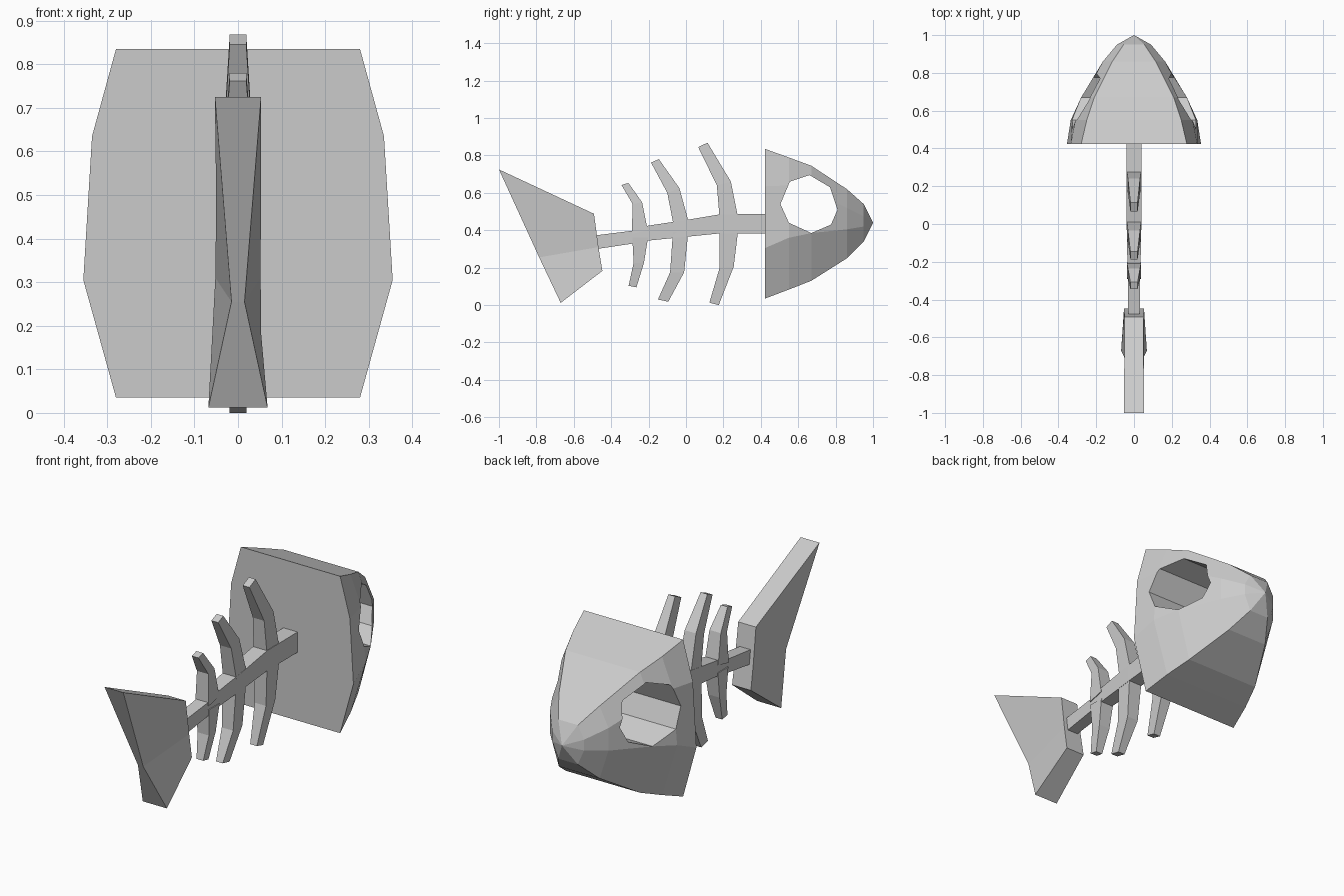
import bpy, bmesh


def loft(name, rings, tip=None):
    """Skin a list of equal-length rings, capping the ends (or closing to a tip)."""
    bm = bmesh.new()
    vs = [[bm.verts.new(p) for p in r] for r in rings]
    n = len(vs[0])
    for a, b in zip(vs, vs[1:]):
        for i in range(n):
            j = (i + 1) % n
            bm.faces.new((a[i], a[j], b[j], b[i]))
    bm.faces.new(vs[0])
    if tip:
        t = bm.verts.new(tip)
        for i in range(n):
            bm.faces.new((vs[-1][i], vs[-1][(i + 1) % n], t))
    else:
        bm.faces.new(vs[-1])
    bmesh.ops.recalc_face_normals(bm, faces=bm.faces)
    me = bpy.data.meshes.new(name)
    bm.to_mesh(me)
    bm.free()
    ob = bpy.data.objects.new(name, me)
    bpy.context.collection.objects.link(ob)
    return ob


def slab(name, sections):
    """Symmetric four-sided bar; section = (y, z, half width) for both edges."""
    return loft(name, [[(-wa, ya, za), (wa, ya, za), (wb, yb, zb), (-wb, yb, zb)]
                       for ya, za, wa, yb, zb, wb in sections])


# Head: y, then (half width, z) of top, upper cheek, lower cheek, bottom
head_sections = [
    (0.423, (0.28, 0.835), (0.335, 0.635), (0.355, 0.305), (0.28, 0.035)),
    (0.55, (0.25, 0.789), (0.31, 0.64), (0.335, 0.36), (0.25, 0.083)),
    (0.67, (0.21, 0.745), (0.265, 0.61), (0.28, 0.385), (0.21, 0.13)),
    (0.86, (0.115, 0.62), (0.165, 0.52), (0.165, 0.405), (0.115, 0.25)),
    (0.95, (0.055, 0.54), (0.09, 0.475), (0.09, 0.42), (0.055, 0.34)),
]
rings = []
for y, *pts in head_sections:
    rings.append([(w, y, z) for w, z in pts] + [(-w, y, z) for w, z in reversed(pts)])
head = loft("head", rings, tip=(0, 1, 0.44))

# Eye socket cut right through the head
eye = [(0.555, 0.66), (0.66, 0.695), (0.77, 0.63), (0.81, 0.51),
       (0.775, 0.43), (0.67, 0.385), (0.55, 0.44), (0.505, 0.54)]
cutter = loft("eye_cutter", [[(x, y, z) for y, z in eye] for x in (-0.6, 0.6)])
cutter.hide_render = True
mod = head.modifiers.new("eye_hole", 'BOOLEAN')
mod.operation = 'DIFFERENCE'
mod.solver = 'EXACT'
mod.object = cutter
bpy.context.view_layer.objects.active = head
bpy.ops.object.modifier_apply(modifier=mod.name)
bpy.data.objects.remove(cutter)

# Spine: y, bottom z, top z, half width
spine = [(-0.49, 0.298, 0.372, 0.03), (-0.29, 0.328, 0.397, 0.033),
         (-0.2, 0.345, 0.425, 0.035), (0.0, 0.365, 0.455, 0.039),
         (0.18, 0.383, 0.485, 0.04), (0.45, 0.383, 0.487, 0.04)]
slab("spine", [(y, lo, w, y, hi, w) for y, lo, hi, w in spine])

# Ribs: rear and front edge (y, z, y, z) at base, bend and tip
ribs = {
    "rib_upper_front": [(0.18, 0.46, 0.28, 0.46), (0.165, 0.64, 0.24, 0.66), (0.065, 0.845, 0.115, 0.868)],
    "rib_lower_front": [(0.18, 0.41, 0.28, 0.41), (0.18, 0.2, 0.255, 0.205), (0.125, 0.013, 0.175, 0.0)],
    "rib_upper_middle": [(-0.067, 0.43, 0.018, 0.43), (-0.1, 0.6, -0.035, 0.625), (-0.187, 0.762, -0.145, 0.78)],
    "rib_lower_middle": [(-0.07, 0.39, 0.012, 0.39), (-0.085, 0.175, -0.01, 0.175), (-0.15, 0.03, -0.095, 0.018)],
    "rib_upper_rear": [(-0.29, 0.38, -0.205, 0.4), (-0.285, 0.54, -0.235, 0.55), (-0.345, 0.642, -0.308, 0.653)],
    "rib_lower_rear": [(-0.287, 0.36, -0.203, 0.36), (-0.28, 0.225, -0.225, 0.225), (-0.307, 0.103, -0.265, 0.095)],
}
for name, secs in ribs.items():
    slab(name, [(ya, za, w, yb, zb, w)
                for (ya, za, yb, zb), w in zip(secs, (0.038, 0.032, 0.019))])

# Tail fin: thin waist on the rear edge, thick along the front edge
slab("tail_fin", [(-1.0, 0.725, 0.053, -0.492, 0.488, 0.05),
                  (-0.785, 0.255, 0.015, -0.468, 0.31, 0.052),
                  (-0.67, 0.012, 0.068, -0.447, 0.183, 0.053)])
